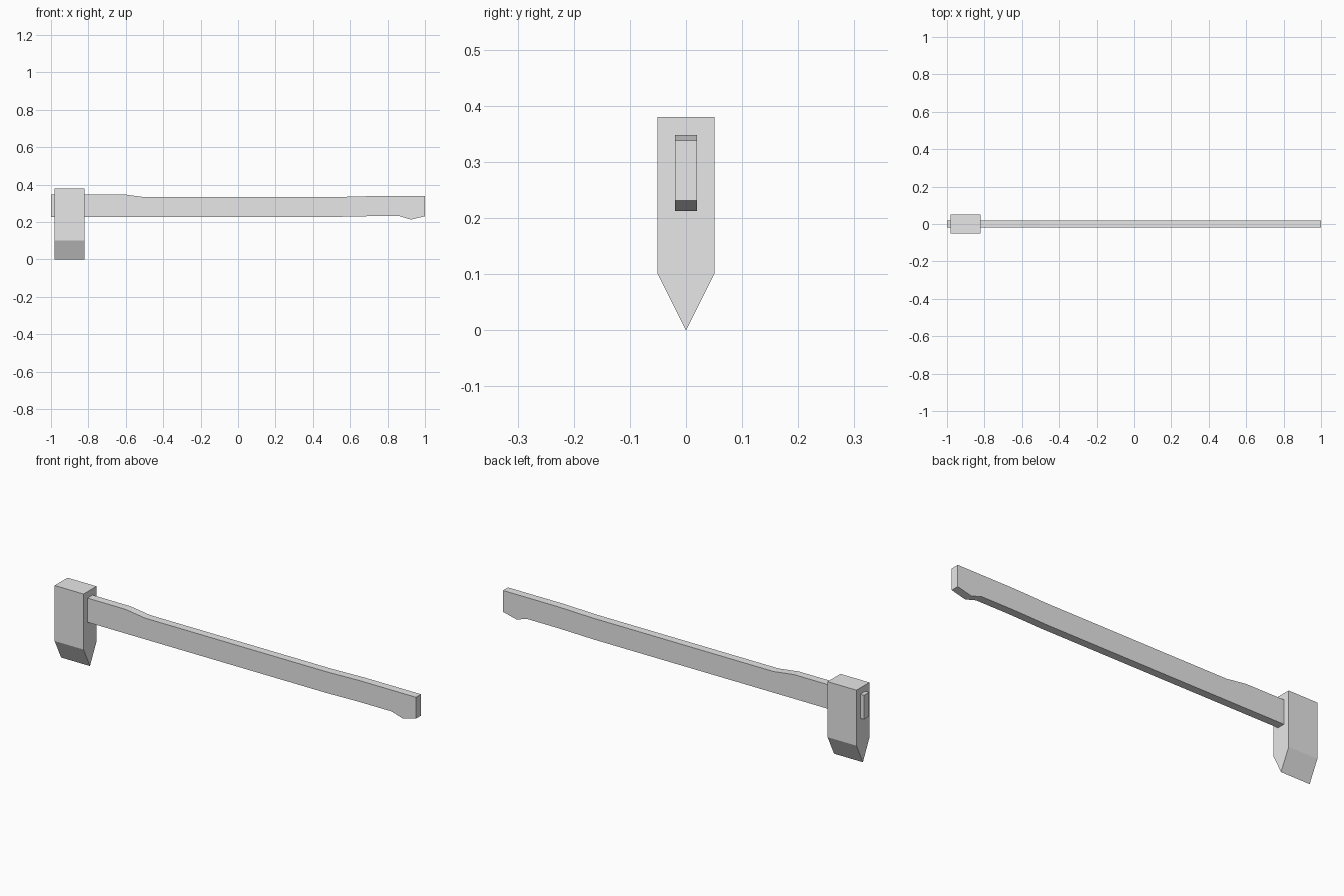
import bpy
import bmesh
from mathutils import Vector

cube = bpy.data.objects.get("Cube")
if cube:
    bpy.data.objects.remove(cube, do_unlink=True)

grey = bpy.data.materials.new("plain_grey")
grey.use_nodes = True
grey.diffuse_color = (0.8, 0.8, 0.8, 1)
grey.node_tree.nodes["Principled BSDF"].inputs["Base Color"].default_value = grey.diffuse_color


def extruded_part(name, points, depth):
    """Fill a closed profile and extrude it along the depth vector."""
    bm = bmesh.new()
    face = bm.faces.new([bm.verts.new(p) for p in points])
    result = bmesh.ops.extrude_face_region(bm, geom=[face])
    moved = [g for g in result["geom"] if isinstance(g, bmesh.types.BMVert)]
    bmesh.ops.translate(bm, verts=moved, vec=Vector(depth))
    bmesh.ops.recalc_face_normals(bm, faces=bm.faces)
    mesh = bpy.data.meshes.new(name)
    bm.to_mesh(mesh)
    bm.free()
    mesh.materials.append(grey)
    obj = bpy.data.objects.new(name, mesh)
    bpy.context.collection.objects.link(obj)
    return obj


# Wedge-shaped head, profile in y-z
half = 0.051
head = [(0, 0), (half, 0.102), (half, 0.38), (-half, 0.38), (-half, 0.102)]
extruded_part("axe_head", [(-0.98, y, z) for y, z in head], (0.16, 0, 0))

# Handle passing through the head, profile in x-z
top = [(-1, 0.348), (-0.61, 0.348), (-0.5, 0.333), (0.5, 0.333), (0.69, 0.338), (1, 0.338)]
bottom = [(1, 0.231), (0.925, 0.213), (0.865, 0.231), (0.69, 0.231), (0.5, 0.227), (-1, 0.227)]
extruded_part("handle", [(x, -0.02, z) for x, z in top + bottom], (0, 0.04, 0))
